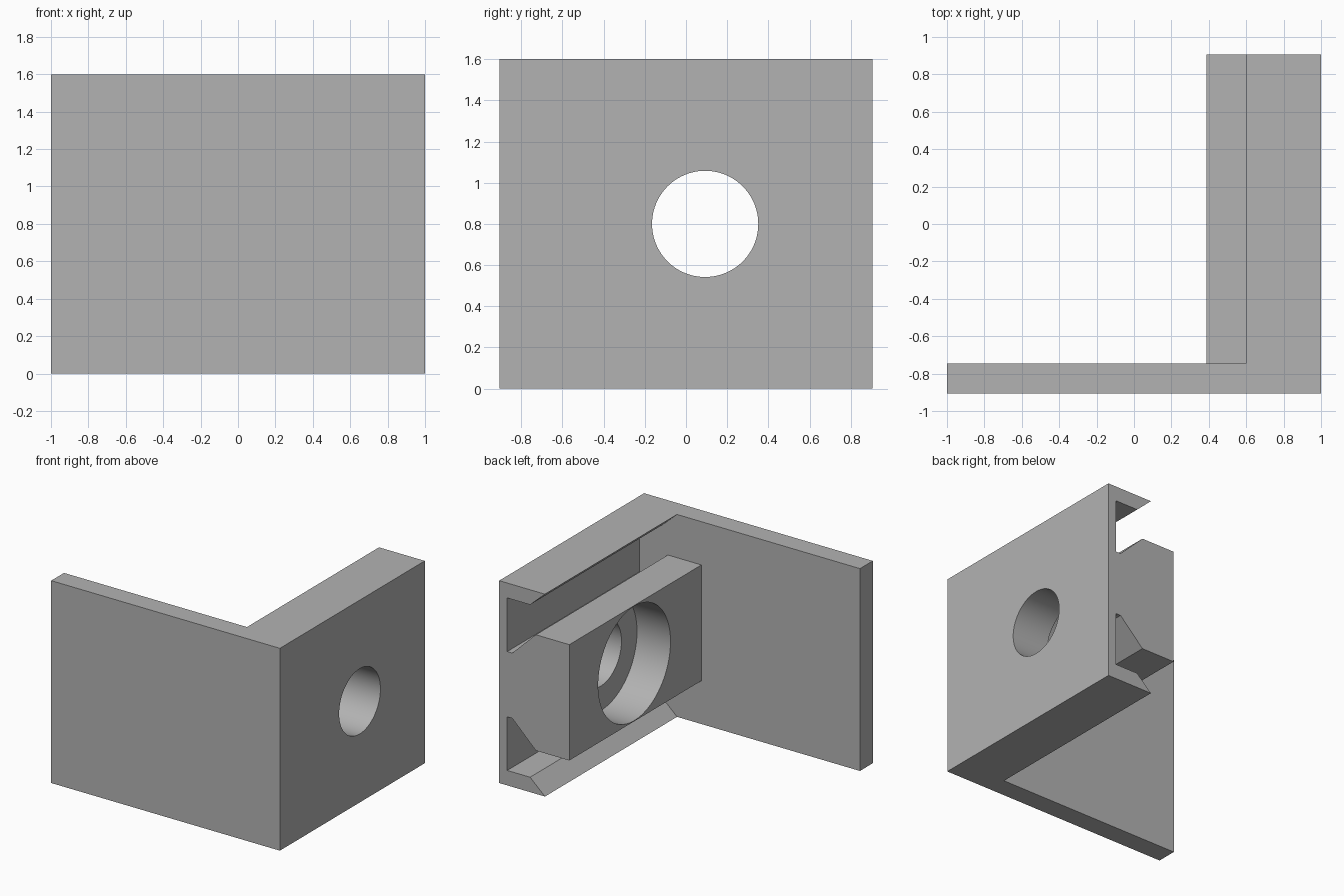
import bpy, bmesh, math
from mathutils import Matrix

cube = bpy.data.objects.get("Cube")
if cube:
    bpy.data.objects.remove(cube, do_unlink=True)

HEIGHT = 1.6
BACK, WALL_BACK, FRONT = 0.905, -0.745, -0.905
HOLE_Y, HOLE_Z = 0.093, HEIGHT / 2

grey = bpy.data.materials.new("plain grey")
grey.use_nodes = True
grey.diffuse_color = (0.45, 0.45, 0.45, 1)
grey.node_tree.nodes["Principled BSDF"].inputs["Base Color"].default_value = grey.diffuse_color


def finish(name, bm):
    bmesh.ops.recalc_face_normals(bm, faces=bm.faces)
    mesh = bpy.data.meshes.new(name)
    bm.to_mesh(mesh)
    bm.free()
    mesh.materials.append(grey)
    obj = bpy.data.objects.new(name, mesh)
    bpy.context.collection.objects.link(obj)
    return obj


def extrude_profile(name, points, y0, y1):
    """Extrude an (x, z) outline along y."""
    bm = bmesh.new()
    face = bm.faces.new([bm.verts.new((x, y0, z)) for x, z in points])
    out = bmesh.ops.extrude_face_region(bm, geom=[face])
    verts = [g for g in out["geom"] if isinstance(g, bmesh.types.BMVert)]
    bmesh.ops.translate(bm, verts=verts, vec=(0, y1 - y0, 0))
    return finish(name, bm)


def bore(name, radius, x0, x1):
    """Cylinder along x, used as a cutter."""
    bm = bmesh.new()
    place = Matrix.Translation(((x0 + x1) / 2, HOLE_Y, HOLE_Z)) @ Matrix.Rotation(math.pi / 2, 4, "Y")
    bmesh.ops.create_cone(bm, cap_ends=True, segments=96, radius1=radius,
                          radius2=radius, depth=x1 - x0, matrix=place)
    obj = finish(name, bm)
    obj.hide_render = True
    return obj


def combine(target, other, operation):
    mod = target.modifiers.new(operation, "BOOLEAN")
    mod.operation, mod.object, mod.solver = operation, other, "EXACT"
    bpy.context.view_layer.objects.active = target
    bpy.ops.object.modifier_apply(modifier=mod.name)
    bpy.data.objects.remove(other, do_unlink=True)


# Slotted rail: upper half of the outline, mirrored about mid height
upper = [(1, HEIGHT), (0.6, HEIGHT), (0.73, 1.482), (0.93, 1.482), (0.93, 1.058),
         (0.886, 1.058), (0.68, 1.258), (0.387, 1.258)]
lower = [(x, HEIGHT - z) for x, z in reversed(upper)]
bracket = extrude_profile("angle_bracket", upper + lower, WALL_BACK, BACK)

# Flat front plate joined to the rail
plate = extrude_profile("front_plate", [(-1, 0), (1, 0), (1, HEIGHT), (-1, HEIGHT)], FRONT, WALL_BACK)
combine(bracket, plate, "UNION")

# Through hole and wider counterbore
combine(bracket, bore("through_hole", 0.258, 0.2, 1.2), "DIFFERENCE")
combine(bracket, bore("counterbore", 0.452, 0.2, 0.68), "DIFFERENCE")

# Merge coplanar faces and keep crisp edges
bm = bmesh.new()
bm.from_mesh(bracket.data)
bmesh.ops.remove_doubles(bm, verts=bm.verts, dist=0.0001)
bmesh.ops.dissolve_limit(bm, angle_limit=math.radians(0.5), verts=bm.verts, edges=bm.edges)
bm.to_mesh(bracket.data)
bm.free()
bpy.ops.object.select_all(action="DESELECT")
bracket.select_set(True)
bpy.context.view_layer.objects.active = bracket
bpy.ops.object.shade_smooth_by_angle(angle=math.radians(30))
